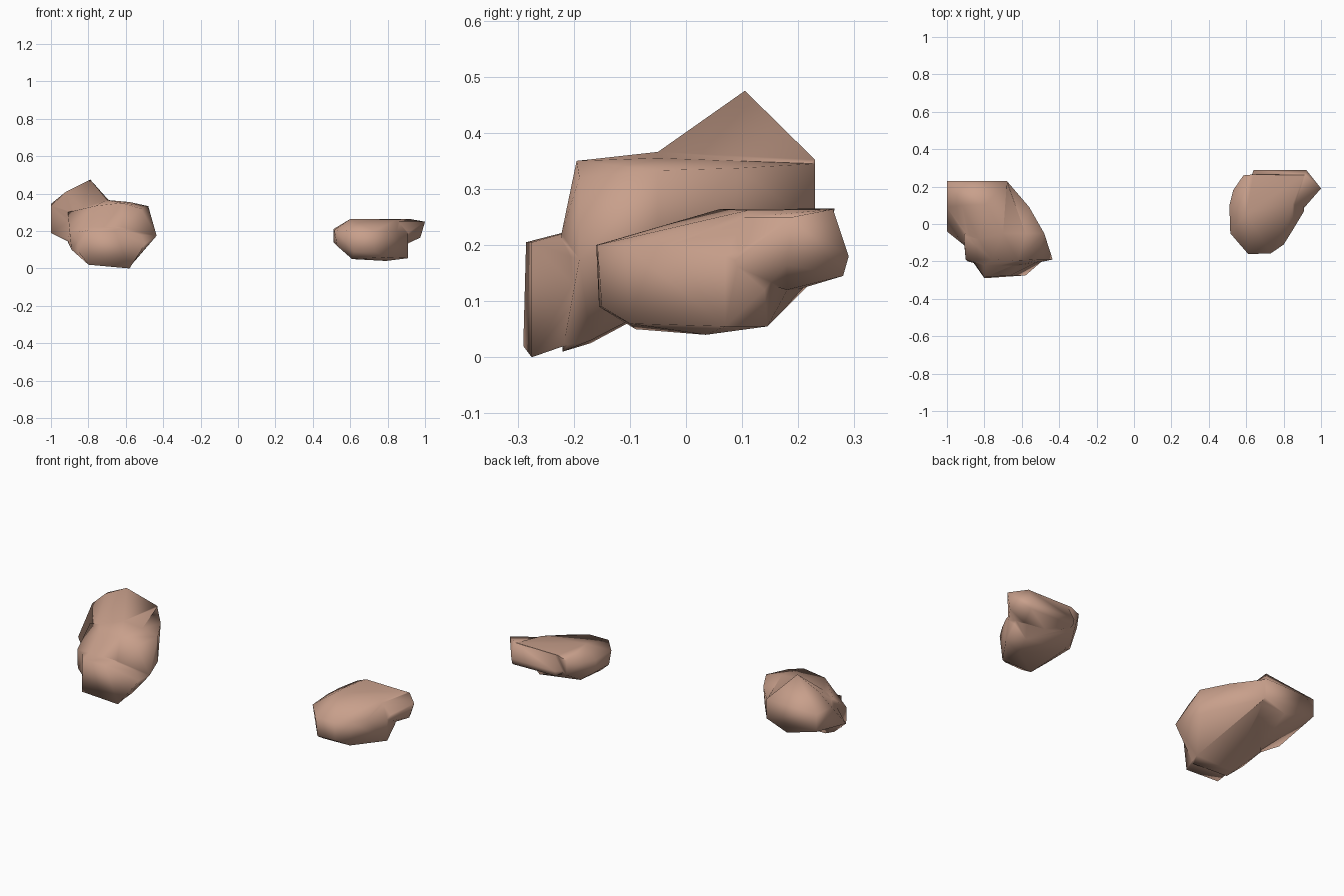
import bpy, bmesh, math

rock_mat = bpy.data.materials.new("brown_stone")
rock_mat.diffuse_color = (0.58, 0.35, 0.26, 1)


def lump(name, points):
    """Faceted stone lump: convex hull of a few corner points."""
    bm = bmesh.new()
    for p in points:
        bm.verts.new(p)
    bmesh.ops.convex_hull(bm, input=bm.verts[:])
    loose = [v for v in bm.verts if not v.link_faces]
    bmesh.ops.delete(bm, geom=loose, context='VERTS')
    bmesh.ops.recalc_face_normals(bm, faces=bm.faces[:])
    me = bpy.data.meshes.new(name)
    bm.to_mesh(me)
    bm.free()
    ob = bpy.data.objects.new(name, me)
    bpy.context.collection.objects.link(ob)
    me.materials.append(rock_mat)
    return ob


def rock(name, *lumps):
    """Several lumps fused into one stone with soft shading."""
    base = lump(name, lumps[0])
    bpy.ops.object.select_all(action='DESELECT')
    base.select_set(True)
    bpy.context.view_layer.objects.active = base
    for pts in lumps[1:]:
        extra = lump(name + "_lump", pts)
        mod = base.modifiers.new("fuse", 'BOOLEAN')
        mod.operation = 'UNION'
        mod.solver = 'EXACT'
        mod.object = extra
        bpy.ops.object.modifier_apply(modifier=mod.name)
        bpy.data.objects.remove(extra)
    # merge the slivers along the seams
    weld = base.modifiers.new("weld", 'WELD')
    weld.merge_threshold = 0.006
    bpy.ops.object.modifier_apply(modifier=weld.name)
    bpy.ops.object.shade_smooth_by_angle(angle=math.radians(85))


# Large leaning rock: body, raised peaked back, low front nose
rock("large_rock",
     [(-.80, -.22, .02), (-.80, -.222, .22), (-.62, -.222, .22), (-.58, -.22, .01),
      (-.89, -.20, .10), (-.90, -.19, .20), (-.52, -.19, .32), (-.435, -.19, .175),
      (-.62, -.195, .35), (-.76, -.19, .335), (-.56, -.17, .03), (-.70, -.05, .366),
      (-.58, -.05, .355), (-.48, -.05, .333), (-.48, -.05, .19), (-.56, .09, .337),
      (-.57, .09, .23), (-.91, -.08, .14), (-.91, -.06, .30), (-.78, -.17, .025),
      (-.68, .23, .24), (-.68, .23, .345)],
     [(-1, .23, .245), (-1, .23, .345), (-.68, .23, .235), (-.68, .23, .352),
      (-1, -.04, .19), (-1, .09, .335), (-.79, .105, .475), (-.92, .10, .41),
      (-.70, -.05, .366), (-.81, .23, .19), (-.84, -.12, .29), (-.80, -.05, .15),
      (-.65, .00, .17), (-.90, -.12, .14)],
     [(-.80, -.29, .02), (-.58, -.275, 0), (-.80, -.285, .205), (-.66, -.275, .205),
      (-.80, -.15, .24), (-.62, -.15, .24), (-.87, -.19, .11), (-.88, -.17, .19),
      (-.47, -.18, .17), (-.56, -.16, .04), (-.78, -.16, .04)])

# Small flat rock: rounded body and an overhanging back ledge
rock("small_rock",
     [(.51, .10, .21), (.515, -.05, .205), (.51, .10, .14), (.53, -.05, .12),
      (.61, -.16, .20), (.73, -.158, .20), (.62, -.155, .09), (.73, -.15, .09),
      (.61, -.09, .05), (.79, .035, .04), (.79, -.10, .06), (.80, -.11, .20),
      (.85, -.03, .20), (.91, .07, .18), (.91, .07, .055), (.84, .145, .055),
      (.60, .06, .264), (.58, .14, .09), (.62, -.06, .215), (.585, .26, .245),
      (.53, .18, .22), (.60, .24, .15), (.64, .265, .265), (.91, .262, .265),
      (.85, .11, .262), (.91, .14, .12)],
     [(.64, .28, .15), (.92, .28, .145), (.64, .29, .18), (.92, .29, .18),
      (.66, .262, .262), (.92, .262, .264), (1, .19, .25), (.975, .18, .165),
      (.61, .20, .16), (.80, .10, .20), (.895, .07, .16), (.90, .145, .13),
      (.72, .18, .115), (.88, .18, .12), (.86, .10, .25)])
